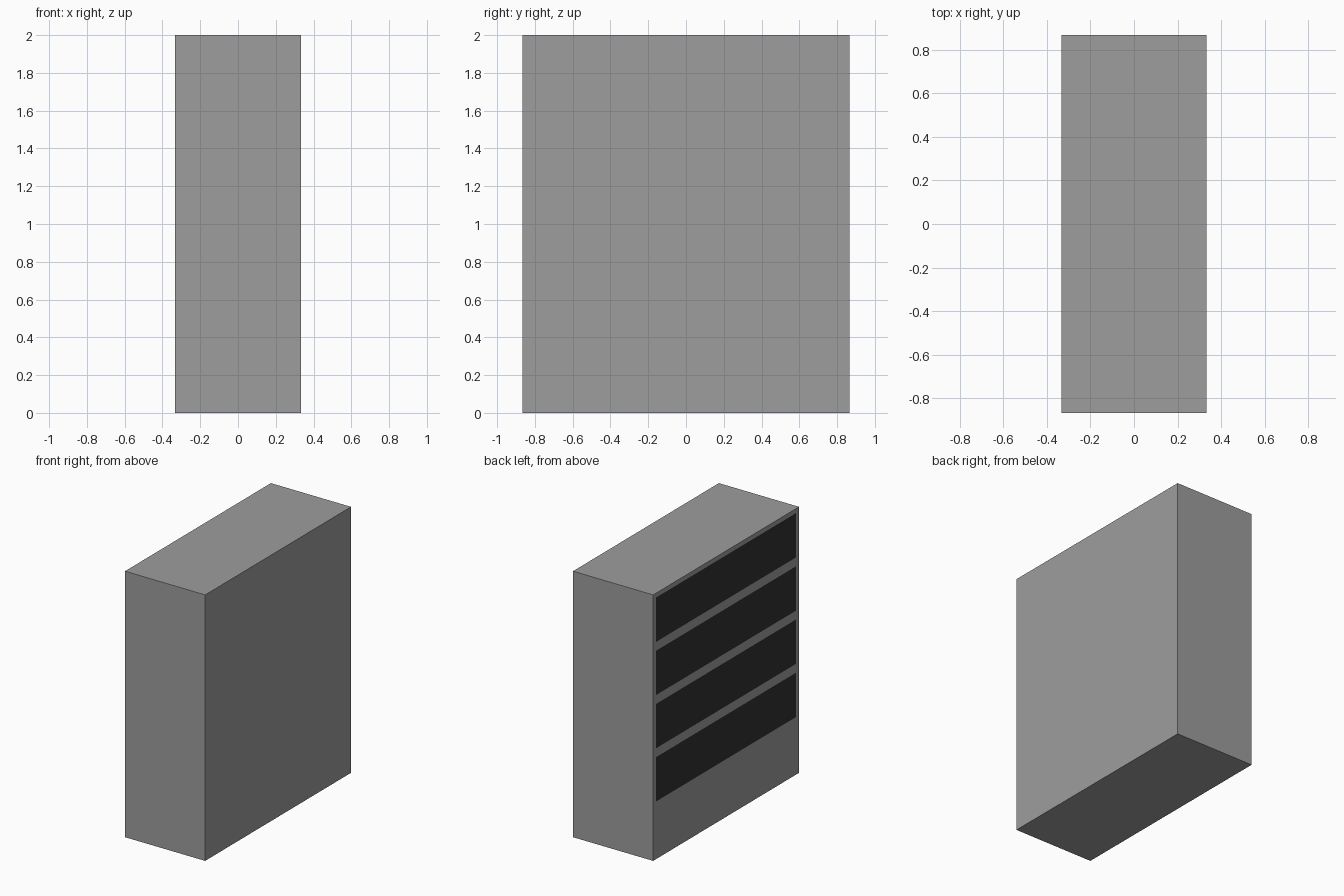
import bpy, bmesh

if "Cube" in bpy.data.objects:
    bpy.data.objects.remove(bpy.data.objects["Cube"])

U = 1 / 30                      # design unit
W, D, H = 20 * U, 52 * U, 60 * U

# Dark material for the shelf openings, mid grey for the body
dark = bpy.data.materials.new("dark_opening")
dark.diffuse_color = (0.033, 0.033, 0.033, 1)
dark.use_nodes = True
dark.node_tree.nodes["Principled BSDF"].inputs["Base Color"].default_value = dark.diffuse_color
grey = bpy.data.materials.new("grey_body")
grey.diffuse_color = (0.34, 0.34, 0.34, 1)
grey.use_nodes = True
grey.node_tree.nodes["Principled BSDF"].inputs["Base Color"].default_value = grey.diffuse_color

# Cabinet body: a plain box standing on the floor
bm = bmesh.new()
bmesh.ops.create_cube(bm, size=1)
for v in bm.verts:
    v.co = (v.co.x * W, v.co.y * D, (v.co.z + 0.5) * H)


def on_shelf_side(f):
    return f.normal.x < -0.9


def cut(co, no):
    """Slice only the shelf side along one plane."""
    faces = [f for f in bm.faces if on_shelf_side(f)]
    edges = {e for f in faces for e in f.edges}
    verts = {v for f in faces for v in f.verts}
    bmesh.ops.bisect_plane(bm, geom=faces + list(edges) + list(verts),
                           plane_co=co, plane_no=no, dist=1e-5)
    bm.normal_update()


# Four flush dark openings on the -x side, above a closed base
bm.normal_update()
openings = [((13 + 12 * i) * U, (23 + 12 * i) * U) for i in range(4)]
for lo, hi in openings:
    cut((0, 0, lo), (0, 0, 1))
    cut((0, 0, hi), (0, 0, 1))
for s in (-1, 1):
    cut((0, s * 25 * U, 0), (0, 1, 0))

for f in bm.faces:
    c = f.calc_center_median()
    if on_shelf_side(f) and abs(c.y) < 25 * U and any(a < c.z < b for a, b in openings):
        f.material_index = 1

mesh = bpy.data.meshes.new("shelf_cabinet")
bm.to_mesh(mesh)
bm.free()
mesh.materials.append(grey)
mesh.materials.append(dark)
obj = bpy.data.objects.new("shelf_cabinet", mesh)
bpy.context.collection.objects.link(obj)
